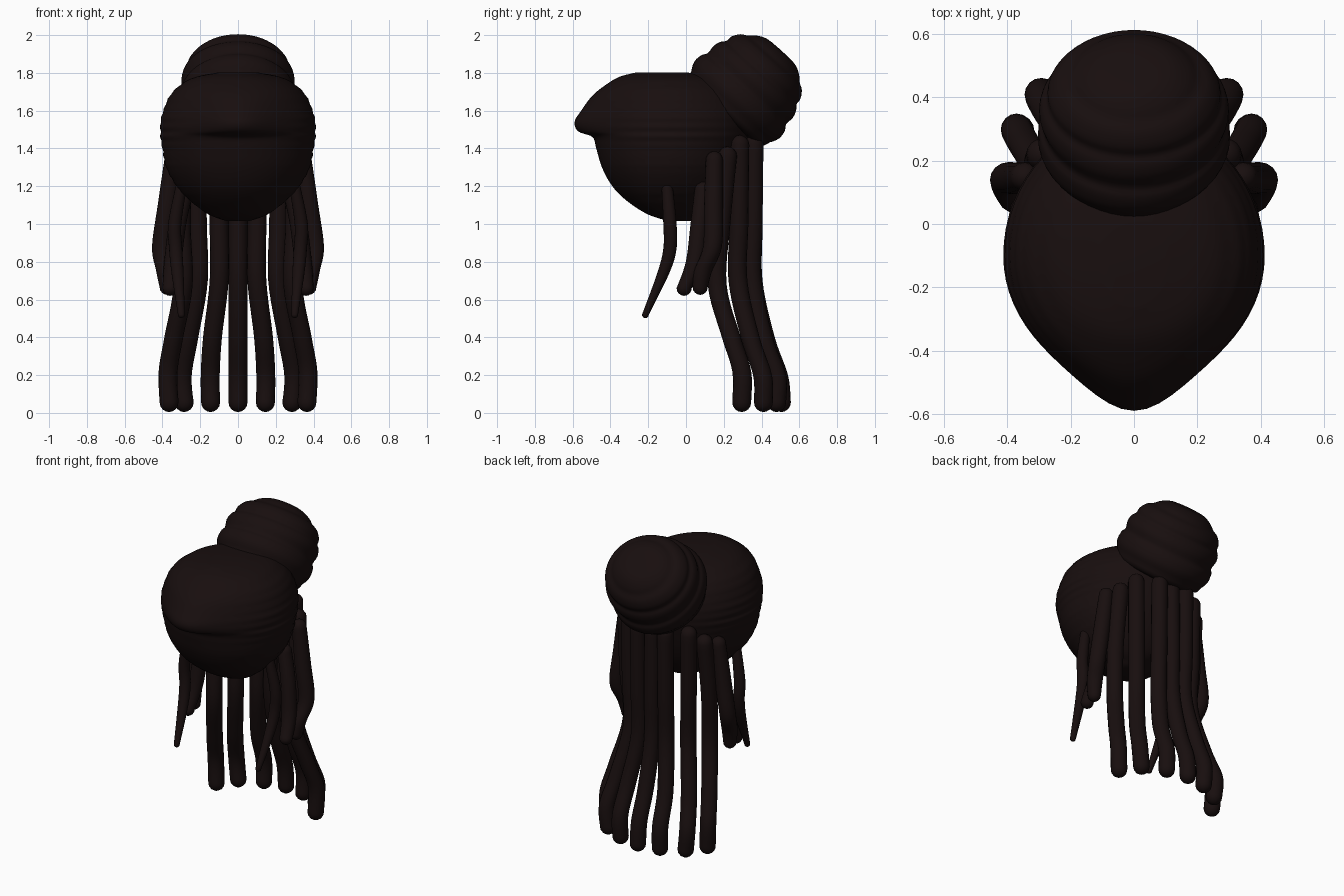
import bpy, bmesh
from math import sin, cos, pi, exp, atan2
from mathutils import Vector, Matrix

if "Cube" in bpy.data.objects:
    bpy.data.objects.remove(bpy.data.objects["Cube"])

mat = bpy.data.materials.new("dark_brown")
mat.diffuse_color = (0.009, 0.0045, 0.0045, 1)
mat.use_nodes = True
mat.node_tree.nodes["Principled BSDF"].inputs["Base Color"].default_value = mat.diffuse_color


def loft(name, rings, matrix=Matrix.Identity(4)):
    """Skin a list of equal-length rings (bottom to top) and cap both ends."""
    bm = bmesh.new()
    rows = [[bm.verts.new(matrix @ Vector(p)) for p in ring] for ring in rings]
    n = len(rows[0])
    for a, b in zip(rows, rows[1:]):
        for i in range(n):
            j = (i + 1) % n
            bm.faces.new((a[i], a[j], b[j], b[i]))
    bm.faces.new(rows[0][::-1])
    bm.faces.new(rows[-1])
    bmesh.ops.recalc_face_normals(bm, faces=bm.faces)
    me = bpy.data.meshes.new(name)
    bm.to_mesh(me)
    bm.free()
    for p in me.polygons:
        p.use_smooth = True
    me.materials.append(mat)
    ob = bpy.data.objects.new(name, me)
    bpy.context.collection.objects.link(ob)
    return ob


def spline(keys, steps):
    """Catmull-Rom samples through tuples of any length."""
    k = [keys[0]] + list(keys) + [keys[-1]]
    out = []
    for i in range(1, len(k) - 2):
        for s in range(steps):
            t = s / steps
            out.append([0.5 * (2 * b + (c - a) * t + (2 * a - 5 * b + 4 * c - d) * t * t
                               + (3 * b - a - 3 * c + d) * t ** 3)
                        for a, b, c, d in zip(*k[i - 1:i + 3])])
    return out + [list(keys[-1])]


# Hair cap: z, front y, back y, half width, fringe bulge
cap_rows = [
    (1.015, -.09, .03, .06, 0), (1.05, -.20, .13, .155, 0), (1.12, -.31, .20, .25, 0),
    (1.20, -.39, .25, .325, 0), (1.30, -.445, .29, .38, 0), (1.40, -.475, .32, .40, 0),
    (1.46, -.485, .335, .41, .01), (1.49, -.49, .34, .41, .08), (1.54, -.49, .34, .41, .10),
    (1.60, -.48, .33, .395, .075), (1.68, -.455, .29, .36, .04), (1.74, -.41, .23, .30, .01),
    (1.78, -.35, .15, .22, 0), (1.803, -.26, .0, .10, 0)]
rings = []
for z, yf, yb, w, q in spline(cap_rows, 5):
    ring = []
    for i in range(64):
        a = 2 * pi * i / 64
        mid = -0.1 if yf < -0.15 else (yf + yb) / 2
        x = w * cos(a) * (1 + 0.007 * abs(cos(a)) * sin(z * 2 * pi / 0.05))
        y = mid + ((yb - mid) if sin(a) > 0 else (mid - yf)) * sin(a)
        if sin(a) < 0:
            # bulge sags lowest in the middle of the fringe
            y -= q * exp(-(x / 0.19) ** 2)
        ring.append((x, y, z))
    rings.append(ring)
loft("hair_cap", rings)

# Coiled bun: radius, height along its tilted axis
profile = [(.02, -.06), (.24, -.03), (.28, .02), (.303, .07), (.298, .12), (.28, .15),
           (.283, .20), (.27, .24), (.25, .265), (.246, .30), (.22, .34), (.185, .362),
           (.155, .39), (.10, .417), (.01, .422)]
rings = []
for r, s in spline(profile, 3):
    wide = 1 + max(0, min(.1, (s - .1) * .6))
    rings.append([(wide * r * cos(2 * pi * i / 48), r * sin(2 * pi * i / 48), s)
                  for i in range(48)])
tilt = Matrix.Translation((0, .222, 1.605)) @ Matrix.Rotation(-atan2(.67, .74), 4, 'X')
loft("bun", rings, tilt)


def strand(name, path, side=1):
    """Hanging lock; path points are (x, y, z, radius), ends rounded."""
    pts = spline(path, 6)
    x, y, z, r = pts[-1]
    pts += [(x, y, z - r * sin(t), r * cos(t)) for t in (.4, .8, 1.2, 1.5)]
    x, y, z, r = pts[0]
    pts = [(x, y, z + r * sin(t), r * cos(t)) for t in (1.5, 1.2, .8, .4)] + pts
    loft(name, [[(side * x + r * cos(2 * pi * i / 16), y + r * sin(2 * pi * i / 16), z)
                 for i in range(16)] for x, y, z, r in pts])


# Long locks at the back, short ones at the sides, thin wisps in front
R = .05
strand("centre_lock", [(0, .35, 1.42, R), (0, .355, 1.0, R), (0, .355, .7, R),
                       (0, .42, .4, R), (0, .49, .2, R), (0, .505, .055, R)])
locks = {
    "inner_back_lock": [(.10, .36, 1.42, R), (.10, .355, 1.0, R), (.10, .35, .7, R),
                        (.135, .41, .4, R), (.147, .48, .2, R), (.145, .48, .055, R)],
    "middle_back_lock": [(.22, .285, 1.42, R), (.215, .28, 1.0, R), (.21, .275, .7, R),
                         (.26, .34, .4, R), (.295, .405, .2, R), (.285, .41, .055, R)],
    "outer_back_lock": [(.29, .22, 1.36, R), (.30, .185, 1.0, R), (.29, .165, .68, R),
                        (.34, .24, .4, R), (.37, .295, .22, R), (.365, .295, .055, R)],
    "side_lock": [(.345, .15, 1.34, .045), (.375, .145, 1.1, .05), (.405, .14, .88, .05),
                  (.385, .09, .75, .048), (.375, .075, .665, .04)],
    "inner_side_lock": [(.28, .09, 1.18, .045), (.32, .07, 1.0, .046),
                        (.345, .045, .8, .046), (.36, -.01, .66, .04)],
    "front_wisp": [(.30, -.10, 1.2, .03), (.335, -.085, 1.0, .035), (.33, -.085, .87, .035),
                   (.32, -.12, .74, .032), (.30, -.215, .52, .018)],
}
for name, path in locks.items():
    strand("right_" + name, path)
    strand("left_" + name, path, -1)
